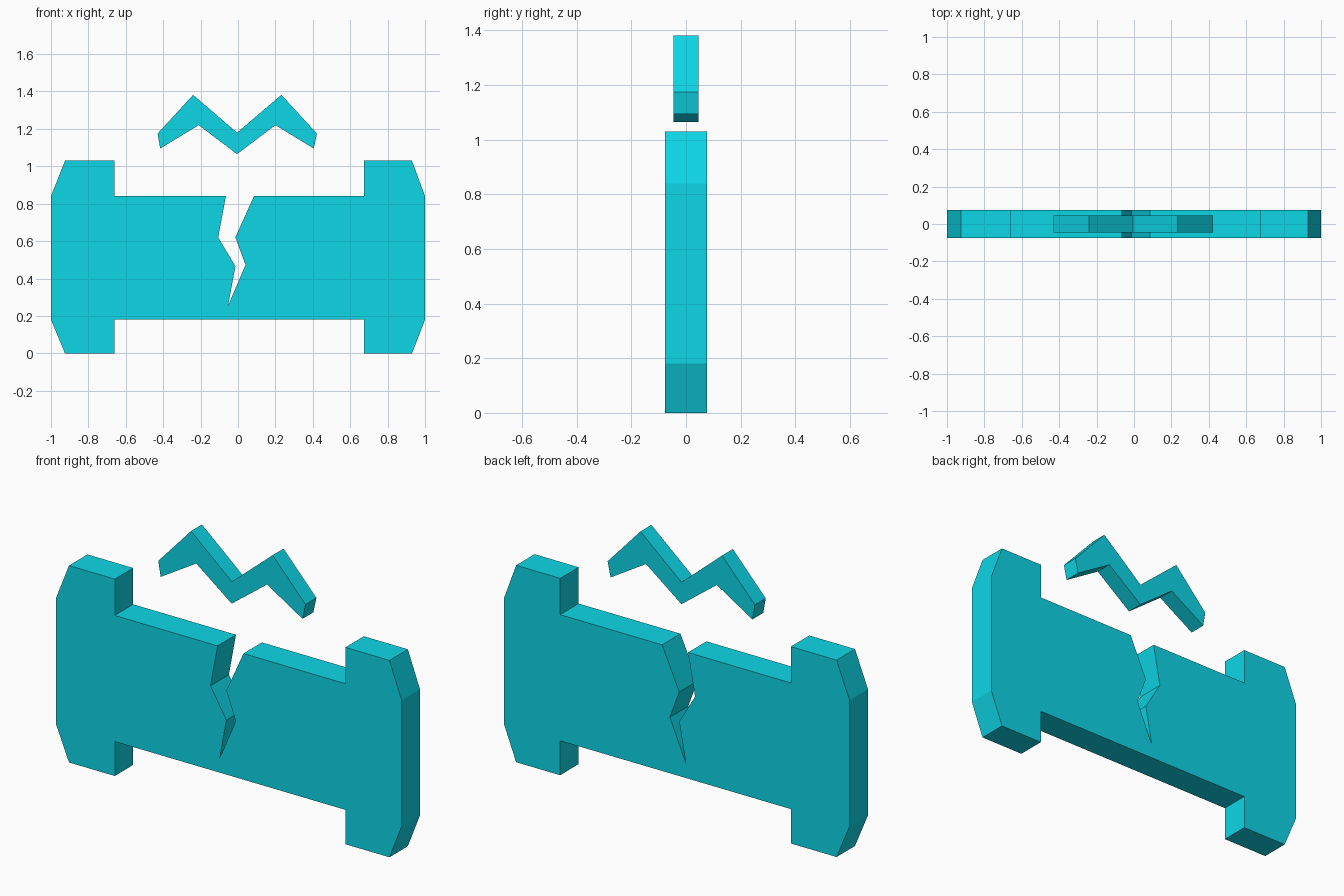
import bpy
import bmesh

if "Cube" in bpy.data.objects:
    bpy.data.objects.remove(bpy.data.objects["Cube"])

cyan = bpy.data.materials.new("cyan")
cyan.diffuse_color = (0.004, 0.68, 0.8, 1)
cyan.use_nodes = True
cyan.node_tree.nodes["Principled BSDF"].inputs["Base Color"].default_value = cyan.diffuse_color


def extrude_profile(name, points, half_depth):
    """Closed x/z outline extruded symmetrically along y."""
    bm = bmesh.new()
    face = bm.faces.new([bm.verts.new((x, -half_depth, z)) for x, z in points])
    new = bmesh.ops.extrude_face_region(bm, geom=[face], use_keep_orig=True)["geom"]
    verts = [v for v in new if isinstance(v, bmesh.types.BMVert)]
    bmesh.ops.translate(bm, verts=verts, vec=(0, 2 * half_depth, 0))
    bmesh.ops.recalc_face_normals(bm, faces=bm.faces)
    mesh = bpy.data.meshes.new(name)
    bm.to_mesh(mesh)
    bm.free()
    mesh.materials.append(cyan)
    obj = bpy.data.objects.new(name, mesh)
    bpy.context.collection.objects.link(obj)
    return obj


# Flanged plate, split from the top by a jagged crack
right_flange = [(0.675, 0.18), (0.675, 0), (0.93, 0), (1, 0.18),
                (1, 0.84), (0.93, 1.03), (0.675, 1.03), (0.675, 0.84)]
crack = [(0.085, 0.84), (-0.014, 0.62), (0.04, 0.473), (-0.053, 0.255),
         (-0.014, 0.465), (-0.106, 0.62), (-0.065, 0.84)]
left_flange = [(-0.66, 0.84), (-0.66, 1.03), (-0.925, 1.03), (-1, 0.84),
               (-1, 0.18), (-0.925, 0), (-0.66, 0), (-0.66, 0.18)]
extrude_profile("cracked_plate", right_flange + crack + left_flange, 0.076)

# Floating zigzag above the crack
zigzag = [(-0.43, 1.175), (-0.24, 1.382), (-0.005, 1.18), (0.232, 1.382),
          (0.422, 1.175), (0.405, 1.095), (0.2, 1.22), (-0.005, 1.065),
          (-0.21, 1.22), (-0.416, 1.095)]
extrude_profile("zigzag_spark", zigzag, 0.045)
